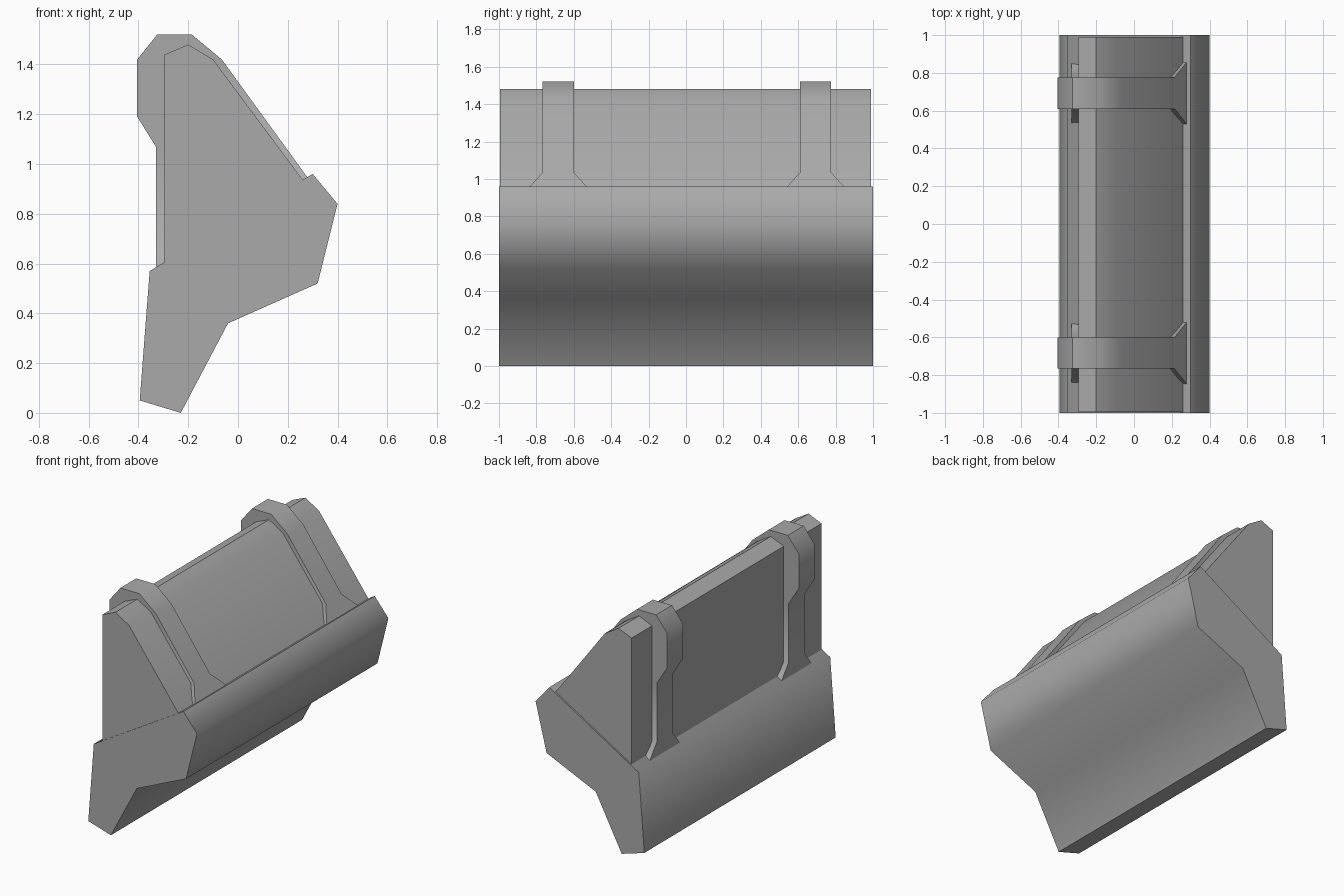
import bpy, bmesh, math

cube = bpy.data.objects.get("Cube")
if cube:
    bpy.data.objects.remove(cube)

grey = bpy.data.materials.new("plain grey")
grey.use_nodes = True
COLOUR = (0.4, 0.4, 0.4, 1)
grey.diffuse_color = COLOUR
grey.node_tree.nodes["Principled BSDF"].inputs["Base Color"].default_value = COLOUR


def finish(name, bm, angle):
    bmesh.ops.recalc_face_normals(bm, faces=bm.faces)
    mesh = bpy.data.meshes.new(name)
    bm.to_mesh(mesh)
    bm.free()
    mesh.materials.append(grey)
    obj = bpy.data.objects.new(name, mesh)
    bpy.context.collection.objects.link(obj)
    bpy.ops.object.select_all(action='DESELECT')
    obj.select_set(True)
    bpy.context.view_layer.objects.active = obj
    bpy.ops.object.shade_smooth_by_angle(angle=math.radians(angle))
    return obj


def prism(name, profile, y0, y1, angle):
    """Extrude an x-z profile along y."""
    bm = bmesh.new()
    face = bm.faces.new([bm.verts.new((x, y0, z)) for x, z in profile])
    ext = bmesh.ops.extrude_face_region(bm, geom=[face])["geom"]
    verts = [v for v in ext if isinstance(v, bmesh.types.BMVert)]
    bmesh.ops.translate(bm, vec=(0, y1 - y0, 0), verts=verts)
    return finish(name, bm, angle)


# Lower trough-shaped base
prism("base", [(-0.395, 0.05), (-0.23, 0), (-0.04, 0.36), (0.32, 0.52),
               (0.4, 0.84), (0.3, 0.96), (-0.355, 0.57)], -1, 1, 60)

# Upper wedge, its bottom sunk into the base
prism("wedge", [(-0.295, 0.59), (-0.295, 1.44), (-0.2, 1.48), (-0.1, 1.42),
                (0.265, 0.93)], -0.995, 0.99, 45)

# Straps over the wedge, flared at both feet
THIN, WIDE = 0.083, 0.165
OUTER = [(-0.33, 0.575), (-0.33, 0.68), (-0.33, 1.07), (-0.405, 1.19),
         (-0.405, 1.42), (-0.325, 1.52), (-0.185, 1.52), (-0.065, 1.42),
         (0.215, 1.035), (0.28, 0.945)]
INNER = [(-0.28, 0.6), (-0.28, 0.68), (-0.28, 1.07), (-0.28, 1.19),
         (-0.28, 1.4), (-0.25, 1.44), (-0.2, 1.45), (-0.12, 1.4),
         (0.16, 1.02), (0.23, 0.91)]


def strap(name, centre):
    bm = bmesh.new()
    rings = []
    last = len(OUTER) - 1
    for i, (o, n) in enumerate(zip(OUTER, INNER)):
        half = WIDE if i in (0, last) else THIN
        corners = [(o, -half), (o, half), (n, half), (n, -half)]
        rings.append([bm.verts.new((p[0], centre + d, p[1])) for p, d in corners])
    for a, b in zip(rings, rings[1:]):
        for k in range(4):
            m = (k + 1) % 4
            bm.faces.new((a[k], a[m], b[m], b[k]))
    bm.faces.new(rings[0])
    bm.faces.new(rings[-1])
    finish(name, bm, 50)


strap("front_strap", -0.683)
strap("back_strap", 0.693)
